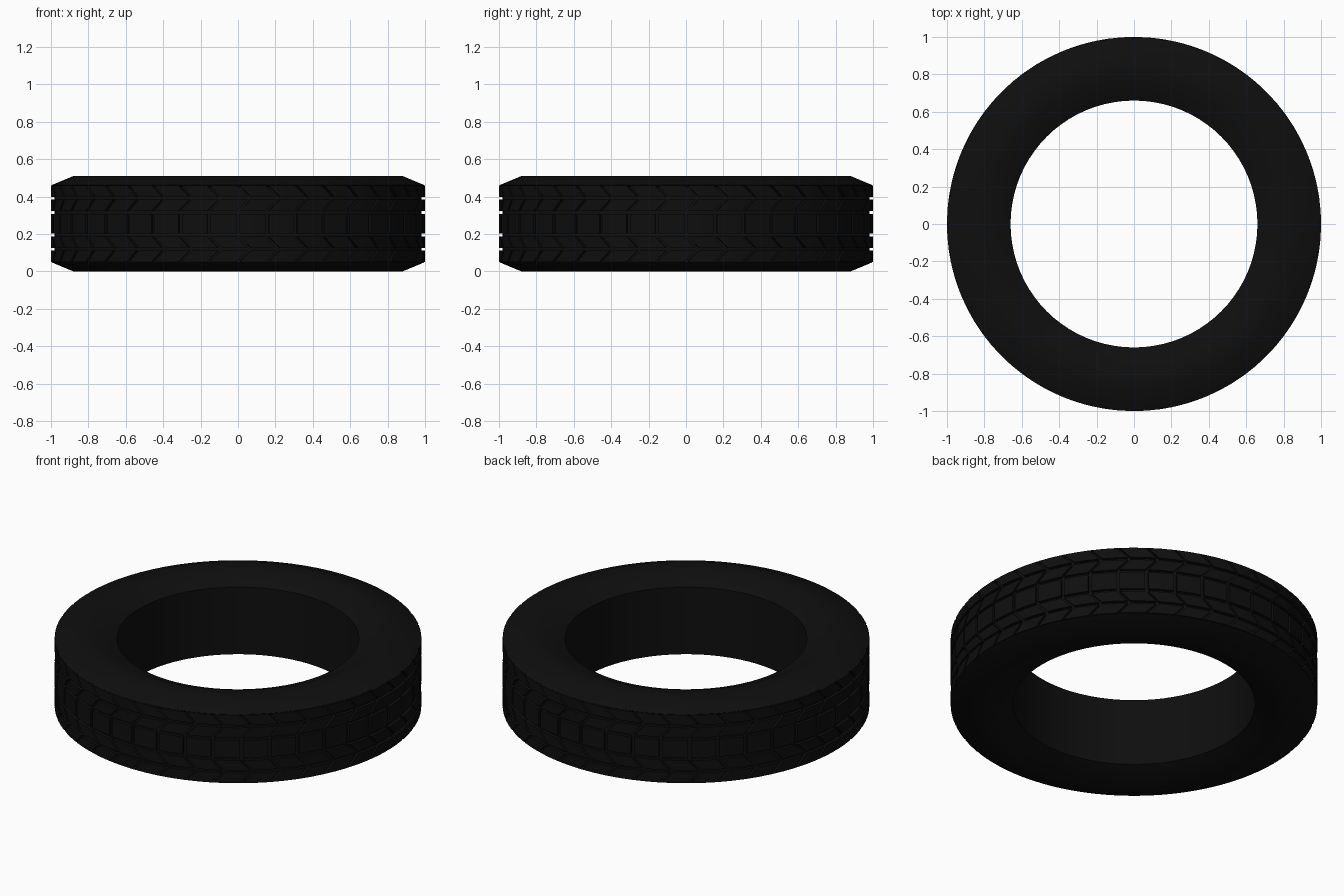
import bpy, bmesh, math

cube = bpy.data.objects.get("Cube")
if cube:
    bpy.data.objects.remove(cube, do_unlink=True)

COUNT = 40                      # tread pitches around the tyre
PITCH = 2 * math.pi / COUNT
HEIGHT = 0.51
MID = HEIGHT / 2
GAP = 0.018                     # width of the cross grooves

rubber = bpy.data.materials.new("black rubber")
rubber.use_nodes = True
colour = (0.0045, 0.0045, 0.0045, 1)
rubber.diffuse_color = colour
bsdf = rubber.node_tree.nodes["Principled BSDF"]
bsdf.inputs["Base Color"].default_value = colour
bsdf.inputs["Roughness"].default_value = 0.9


def polar(r, a, z):
    return (r * math.cos(a), r * math.sin(a), z)


def finish(name, bm):
    bmesh.ops.recalc_face_normals(bm, faces=bm.faces)
    mesh = bpy.data.meshes.new(name)
    bm.to_mesh(mesh)
    bm.free()
    mesh.materials.append(rubber)
    obj = bpy.data.objects.new(name, mesh)
    bpy.context.collection.objects.link(obj)
    bpy.ops.object.select_all(action='DESELECT')
    obj.select_set(True)
    bpy.context.view_layer.objects.active = obj
    bpy.ops.object.shade_smooth_by_angle(angle=math.radians(30))
    return obj


# Carcass: bevelled ring section, upper half mirrored to the lower half
upper = [(0.66, 0.457), (0.78, HEIGHT), (0.88, HEIGHT), (0.995, 0.462), (0.982, 0.45)]
profile = upper + [(r, HEIGHT - z) for r, z in reversed(upper)]
bm = bmesh.new()
steps = COUNT * 2
rings = [[bm.verts.new(polar(r, i * PITCH / 2, z)) for r, z in profile]
         for i in range(steps)]
for i in range(steps):
    a, b = rings[i], rings[(i + 1) % steps]
    for j in range(len(profile)):
        k = (j + 1) % len(profile)
        bm.faces.new((a[j], b[j], b[k], a[k]))
finish("tyre_carcass", bm)


def tread_row(name, z0, z1, shift0, shift1):
    """Ring of raised blocks, slanted from shift0 at z0 to shift1 at z1."""
    bm = bmesh.new()
    for n in range(COUNT):
        cols = []
        for t in (0, 0.5, 1):
            a = n * PITCH + GAP / 2 + t * (PITCH - GAP)
            cols.append([bm.verts.new(polar(r, a + s, z)) for r, z, s in (
                (0.97, z0, shift0), (1.0, z0, shift0),
                (1.0, z1, shift1), (0.97, z1, shift1))])
        for a, b in zip(cols, cols[1:]):
            for j in range(4):
                k = (j + 1) % 4
                bm.faces.new((a[j], b[j], b[k], a[k]))
        bm.faces.new(cols[0])
        bm.faces.new(cols[-1])
    finish(name, bm)


# Tread: straight centre row, then chevron rows above and below it
tread_row("tread_centre", 0.203, 0.307, 0, 0)
for side, s in (("upper", 1), ("lower", -1)):
    def z(d):
        return MID + s * d
    tread_row("tread_middle_" + side, z(0.068), z(0.129), 0, 0.06)
    tread_row("tread_shoulder_" + side, z(0.144), z(0.204), 0.06, 0)
